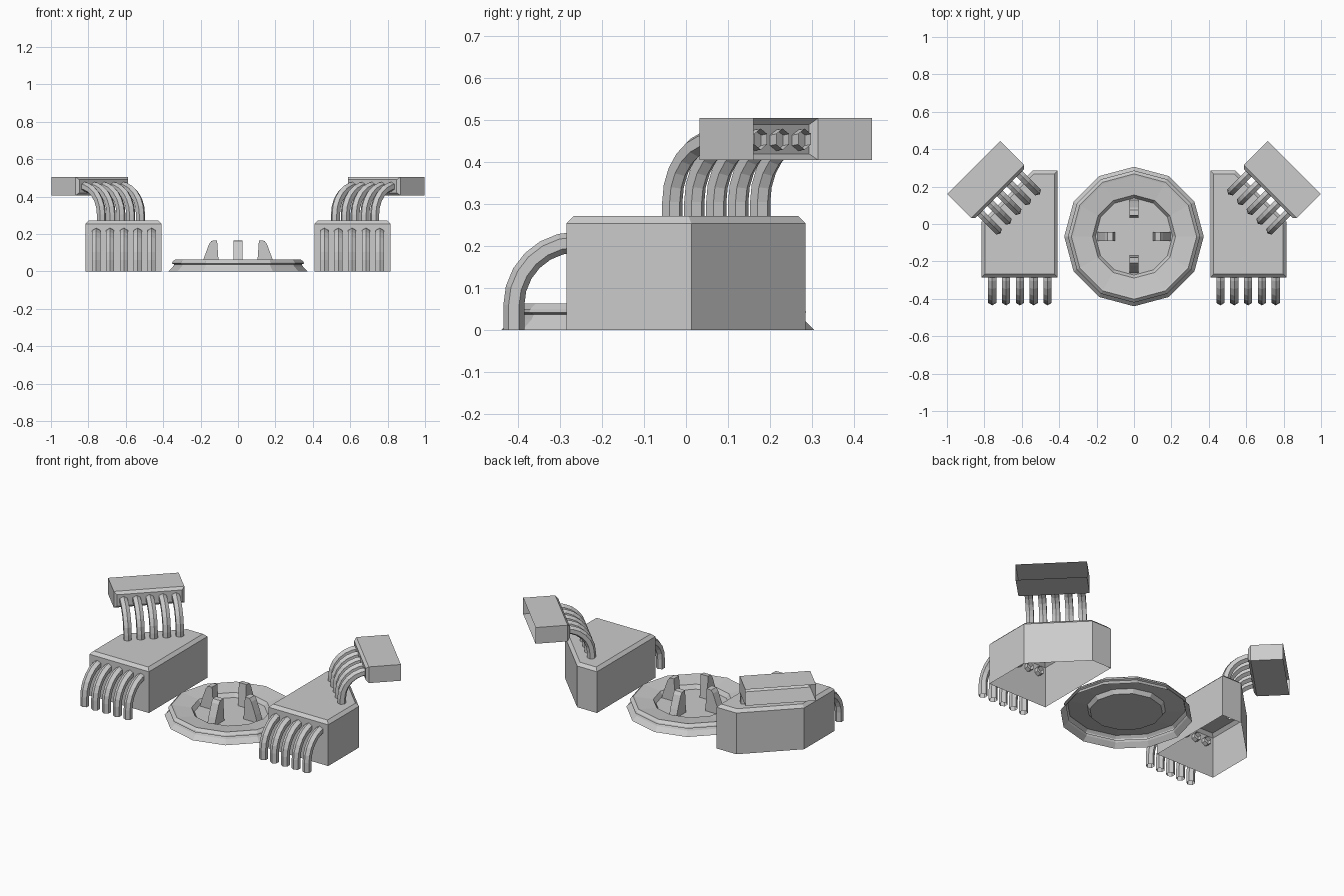
import bpy, bmesh
from math import sin, cos, pi, radians
from mathutils import Matrix, Vector

if "Cube" in bpy.data.objects:
    bpy.data.objects.remove(bpy.data.objects["Cube"])


def finish(bm, name, matrix=Matrix(), mirror=False):
    bmesh.ops.recalc_face_normals(bm, faces=bm.faces[:])
    bm.transform(matrix)
    me = bpy.data.meshes.new(name)
    bm.to_mesh(me)
    bm.free()
    ob = bpy.data.objects.new(name, me)
    bpy.context.collection.objects.link(ob)
    if mirror:
        mod = ob.modifiers.new("Mirror", 'MIRROR')
        mod.use_mirror_merge = False
    return ob


def open_box(name, outline, height, bevel, matrix=Matrix()):
    """Prism open at its base with a chamfered cap."""
    bm = bmesh.new()
    low = [bm.verts.new((x, y, 0)) for x, y in outline]
    top = [bm.verts.new((x, y, height)) for x, y in outline]
    n = len(outline)
    for i in range(n):
        j = (i + 1) % n
        bm.faces.new((low[i], low[j], top[j], top[i]))
    cap = bm.faces.new(top)
    bmesh.ops.bevel(bm, geom=list(cap.edges), offset=bevel, segments=1,
                    affect='EDGES', profile=0.5)
    return finish(bm, name, matrix, True)


def tube_row(name, matrix, count=5, gap=0.074, radius=0.025, bend=0.15):
    """Row of six-sided tubes: rise from z=0 then bend towards +y."""
    path = [(0, 0, 0)]
    for k in range(7):
        a = k / 6 * pi / 2
        path.append((bend * (1 - cos(a)), 0.06 + bend * sin(a), a))
    bm = bmesh.new()
    for t in range(count):
        x0 = (t - (count - 1) / 2) * gap
        rings = []
        for y, z, a in path:
            ring = []
            for s in range(6):
                b = s * pi / 3
                r = radius * cos(b)
                ring.append(bm.verts.new((x0 + radius * sin(b),
                                          y - r * cos(a), z + r * sin(a))))
            rings.append(ring)
        for p, q in zip(rings, rings[1:]):
            for s in range(6):
                e = (s + 1) % 6
                bm.faces.new((p[s], p[e], q[e], q[s]))
    return finish(bm, name, matrix, True)


# Central twelve-sided dish, open underneath
DISH = Matrix.Translation((0, -0.067, 0))
profile = [(0.373, 0), (0.347, 0.026), (0.341, 0.037), (0.353, 0.042),
           (0.351, 0.05), (0.335, 0.064), (0.325, 0.062),
           (0.222, 0.05), (0.206, 0.026)]
bm = bmesh.new()
rings = [[bm.verts.new((r * cos(i * pi / 6), r * sin(i * pi / 6), z))
          for i in range(12)] for r, z in profile]
for p, q in zip(rings, rings[1:]):
    for i in range(12):
        j = (i + 1) % 12
        bm.faces.new((p[i], p[j], q[j], q[i]))
bm.faces.new(rings[-1])
finish(bm, "dish", DISH)

# Four prongs standing in the dish
prong = [(0.102, 0.026), (0.196, 0.026), (0.183, 0.07), (0.155, 0.145),
         (0.142, 0.163), (0.112, 0.165)]
for k in range(4):
    bm = bmesh.new()
    a = [bm.verts.new((r, -0.025, z)) for r, z in prong]
    b = [bm.verts.new((r, 0.025, z)) for r, z in prong]
    bm.faces.new(a)
    bm.faces.new(b[::-1])
    for i in range(1, 6):
        j = (i + 1) % 6
        bm.faces.new((a[i], a[j], b[j], b[i]))
    finish(bm, "prong", DISH @ Matrix.Rotation(k * pi / 2, 4, 'Z'))

# Side housings with one clipped back corner
open_box("housing",
         [(0.408, -0.285), (0.815, -0.285), (0.815, 0.013),
          (0.543, 0.285), (0.408, 0.285)], 0.272, 0.018)

# Front tubes bending down to the ground
tube_row("front_tubes", Matrix.Translation((0.61, -0.41, 0)))

# Rear tubes bending outwards into the connector
turn = Matrix.Rotation(radians(-45), 4, 'Z')
tube_row("rear_tubes", Matrix.Translation((0.626, 0.072, 0.245)) @ turn)

# Connector heads, open at the back, chamfered around the tube side
back = Vector((0.857, 0.302, 0.455))
open_box("connector",
         [(-0.2, -0.05), (0.2, -0.05), (0.2, 0.05), (-0.2, 0.05)],
         0.197, 0.015,
         Matrix.Translation(back) @ turn @ Matrix.Rotation(radians(90), 4, 'X'))
